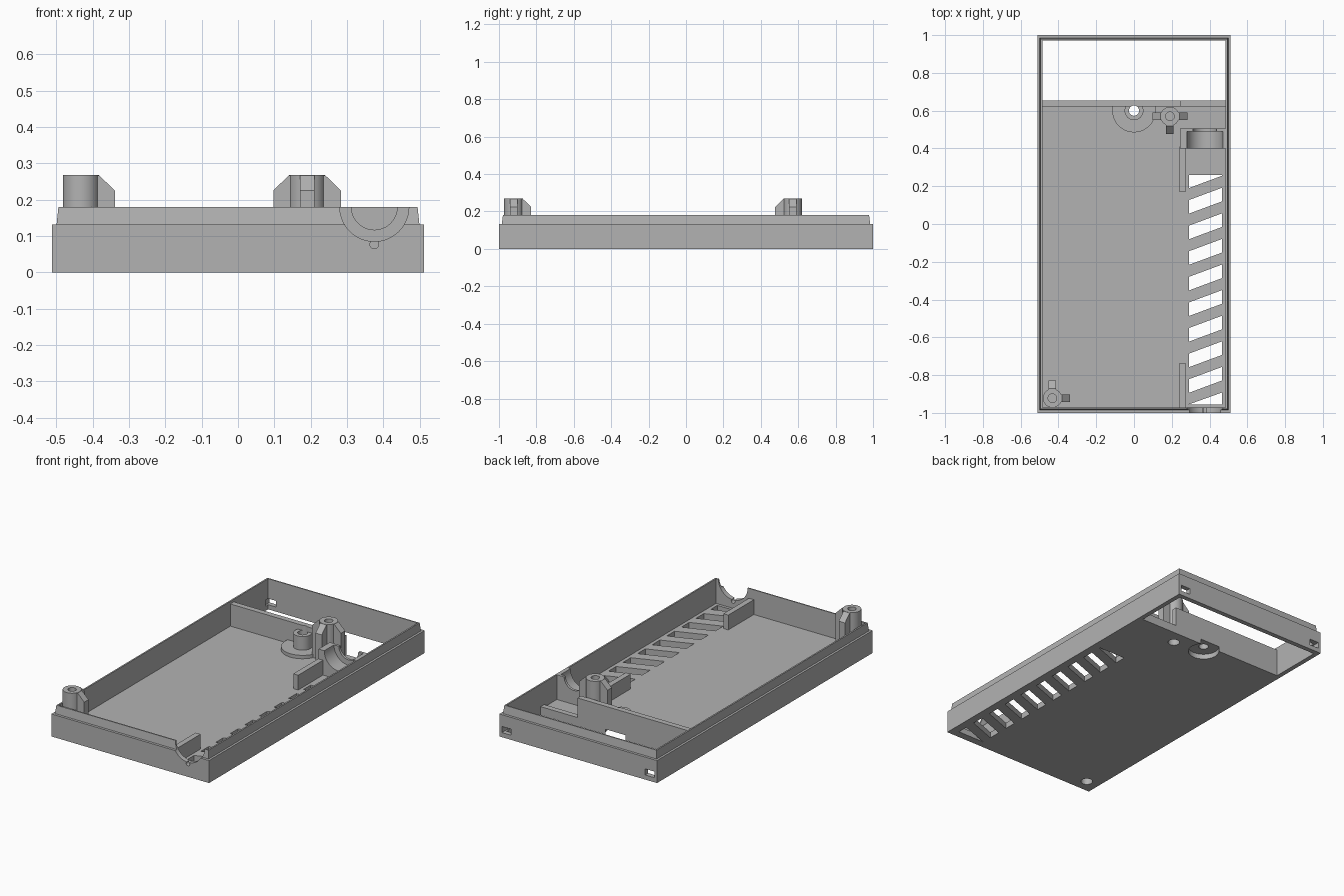
import bpy, bmesh
from math import pi
from mathutils import Matrix, Vector

if "Cube" in bpy.data.objects:
    bpy.data.objects.remove(bpy.data.objects["Cube"])

grey = bpy.data.materials.new("matte_grey")
grey.use_nodes = True
colour = (0.45, 0.45, 0.45, 1)
grey.diffuse_color = colour
grey.node_tree.nodes["Principled BSDF"].inputs["Base Color"].default_value = colour


def finish(name, bm):
    bmesh.ops.recalc_face_normals(bm, faces=bm.faces)
    mesh = bpy.data.meshes.new(name)
    bm.to_mesh(mesh)
    bm.free()
    mesh.materials.append(grey)
    ob = bpy.data.objects.new(name, mesh)
    bpy.context.collection.objects.link(ob)
    return ob


def box(name, x, y, z):
    bm = bmesh.new()
    bmesh.ops.create_cube(bm, size=1)
    for v in bm.verts:
        v.co = [lo + (c + 0.5) * (hi - lo) for c, (lo, hi) in zip(v.co, (x, y, z))]
    return finish(name, bm)


def cylinder(name, centre, radius, lo, hi, along_y=False, sides=48):
    """Round bar; centre is (x, y), or (x, z) when it runs along y."""
    bm = bmesh.new()
    bmesh.ops.create_cone(bm, cap_ends=True, segments=sides, radius1=radius,
                          radius2=radius, depth=hi - lo)
    mid = (lo + hi) / 2
    if along_y:
        bmesh.ops.rotate(bm, verts=bm.verts, matrix=Matrix.Rotation(pi / 2, 3, "X"))
        offset = Vector((centre[0], mid, centre[1]))
    else:
        offset = Vector((centre[0], centre[1], mid))
    bmesh.ops.translate(bm, verts=bm.verts, vec=offset)
    return finish(name, bm)


def prism(name, points, direction):
    """Extrude a flat outline of 3D points along a direction."""
    bm = bmesh.new()
    face = bm.faces.new([bm.verts.new(p) for p in points])
    extruded = bmesh.ops.extrude_face_region(bm, geom=[face])["geom"]
    bmesh.ops.translate(bm, vec=direction,
                        verts=[g for g in extruded if isinstance(g, bmesh.types.BMVert)])
    return finish(name, bm)


def boolean(ob, others, operation="DIFFERENCE", keep=False):
    for other in others:
        mod = ob.modifiers.new("cut", "BOOLEAN")
        mod.solver = "EXACT"
        mod.operation = operation
        mod.object = other
    bpy.context.view_layer.update()
    graph = bpy.context.evaluated_depsgraph_get()
    mesh = bpy.data.meshes.new_from_object(ob.evaluated_get(graph))
    ob.modifiers.clear()
    ob.data = mesh
    if not keep:
        for other in others:
            bpy.data.objects.remove(other)
    return ob


FLOOR, RIM, TOP = 0.035, 0.132, 0.18
IN_X, IN_Y = 0.485, 0.972
SOCKET = (0.375, TOP)
STRAP = (0, 0.6)
POSTS = {"rear": ((0.19, 0.57), ((1, 0), (-1, 0), (0, -1))),
         "front": ((-0.432, -0.922), ((1, 0), (0, 1)))}

# Tray: rectangles lofted up the outside, over the lip and down the inside
bm = bmesh.new()
loops = []
for hx, hy, z in ((0.512, 1, 0), (0.512, 1, RIM), (0.499, 0.985, RIM),
                  (0.494, 0.979, TOP), (IN_X, IN_Y, TOP), (IN_X, IN_Y, FLOOR)):
    loops.append([bm.verts.new((sx * hx, sy * hy, z))
                  for sx, sy in ((-1, -1), (1, -1), (1, 1), (-1, 1))])
for a, b in zip(loops, loops[1:]):
    for i in range(4):
        j = (i + 1) % 4
        bm.faces.new((a[i], a[j], b[j], b[i]))
bm.faces.new(loops[0])
bm.faces.new(loops[-1])
tray = finish("tray", bm)

# Cuts in the tray: rear bay, front notch, pin hole and rear latch slots
cuts = [box("bay_cut", (-IN_X, IN_X), (0.64, IN_Y), (-0.1, 0.1)),
        cylinder("notch_cut", SOCKET, 0.095, -1.1, -0.95, True),
        cylinder("pin_cut", (0.375, 0.077), 0.012, -1.1, -0.95, True, 24),
        cylinder("recess_cut", STRAP, 0.085, -0.1, 0.1)]
for side in (-1, 1):
    x = side * 0.465
    cuts.append(box("latch_cut", (x - 0.03, x + 0.03), (0.95, 1.1), (0.027, 0.063)))
for centre, fins in POSTS.values():
    cuts.append(cylinder("screw_cut", centre, 0.032, -0.1, 0.1, sides=32))

# Slanted vent slots, clipped to a straight strip
for i in range(10):
    y = 0.19 - i * 0.1355
    outline = []
    for px, py in ((0.29, y), (0.465, y + 0.065), (0.465, y + 0.137), (0.29, y + 0.072)):
        p = (px, min(0.26, max(-0.955, py)), -0.1)
        if p not in outline:
            outline.append(p)
    cuts.append(prism("vent_cut", outline, (0, 0, 0.2)))
boolean(tray, cuts)

# Cross wall in front of the rear bay, lower behind the socket
wall = box("cross_wall", (-IN_X, 0.245), (0.622, 0.655), (0, 0.165))
low_wall = box("low_cross_wall", (0.245, IN_X), (0.622, 0.655), (0, 0.05))
boolean(wall, [cylinder("recess_cut", STRAP, 0.085, -0.1, 0.03)])

# Flanged bushing with a split tube
flange = cylinder("bushing_flange", STRAP, 0.115, 0.02, 0.055)
boolean(flange, [box("flange_trim", (-1, 1), (0.64, 1), (-0.1, 0.2)),
                 cylinder("recess_cut", STRAP, 0.085, -0.1, 0.03),
                 cylinder("bore_cut", STRAP, 0.027, -0.1, 0.2)])
tube = cylinder("bushing_tube", STRAP, 0.05, 0.045, 0.135)
boolean(tube, [cylinder("bore_cut", STRAP, 0.027, -0.1, 0.2),
               box("split_cut", (-0.012, 0.012), (0.6, 0.7), (0.08, 0.2))])
wall_gap = cylinder("bore_cut", STRAP, 0.027, -0.1, 0.2)
boolean(wall, [wall_gap])

# Screw posts with chamfered fins
for label, (centre, fins) in POSTS.items():
    post = cylinder(label + "_post", centre, 0.05, 0.01, 0.268, sides=32)
    ribs = []
    for dx, dy in fins:
        side = Vector((-dy, dx, 0)) * 0.02
        base = Vector((*centre, 0)) - side
        profile = ((0, 0.02), (0.093, 0.02), (0.093, 0.225), (0.05, 0.267), (0, 0.267))
        ribs.append(prism("fin", [base + Vector((dx * r, dy * r, z)) for r, z in profile],
                          side * 2))
    boolean(post, ribs, "UNION")
    boolean(post, [cylinder("pilot_cut", centre, 0.023, 0.2, 0.3, sides=24),
                   cylinder("head_cut", centre, 0.032, -0.1, 0.14, sides=32)])

# Socket cradle: wide half-round seat with a narrower end stop
cradle = box("socket_cradle", (0.243, IN_X + 0.005), (0.4, 0.505), (0.02, TOP))
boolean(cradle, [cylinder("seat_cut", SOCKET, 0.095, 0.3, 0.49, True),
                 cylinder("stop_cut", SOCKET, 0.063, 0.45, 0.6, True)])

# Guide ribs beside the vents
box("rear_guide_rib", (0.24, 0.272), (0.17, 0.41), (0.02, 0.122))
box("front_guide_rib", (0.24, 0.272), (-0.975, -0.735), (0.02, 0.122))

# Smooth the round walls and keep the corners crisp
bpy.ops.object.select_all(action="DESELECT")
for ob in bpy.context.collection.objects:
    if ob.type == "MESH" and grey.name in ob.data.materials:
        ob.select_set(True)
        bpy.context.view_layer.objects.active = ob
bpy.ops.object.shade_smooth_by_angle(angle=pi / 6)
